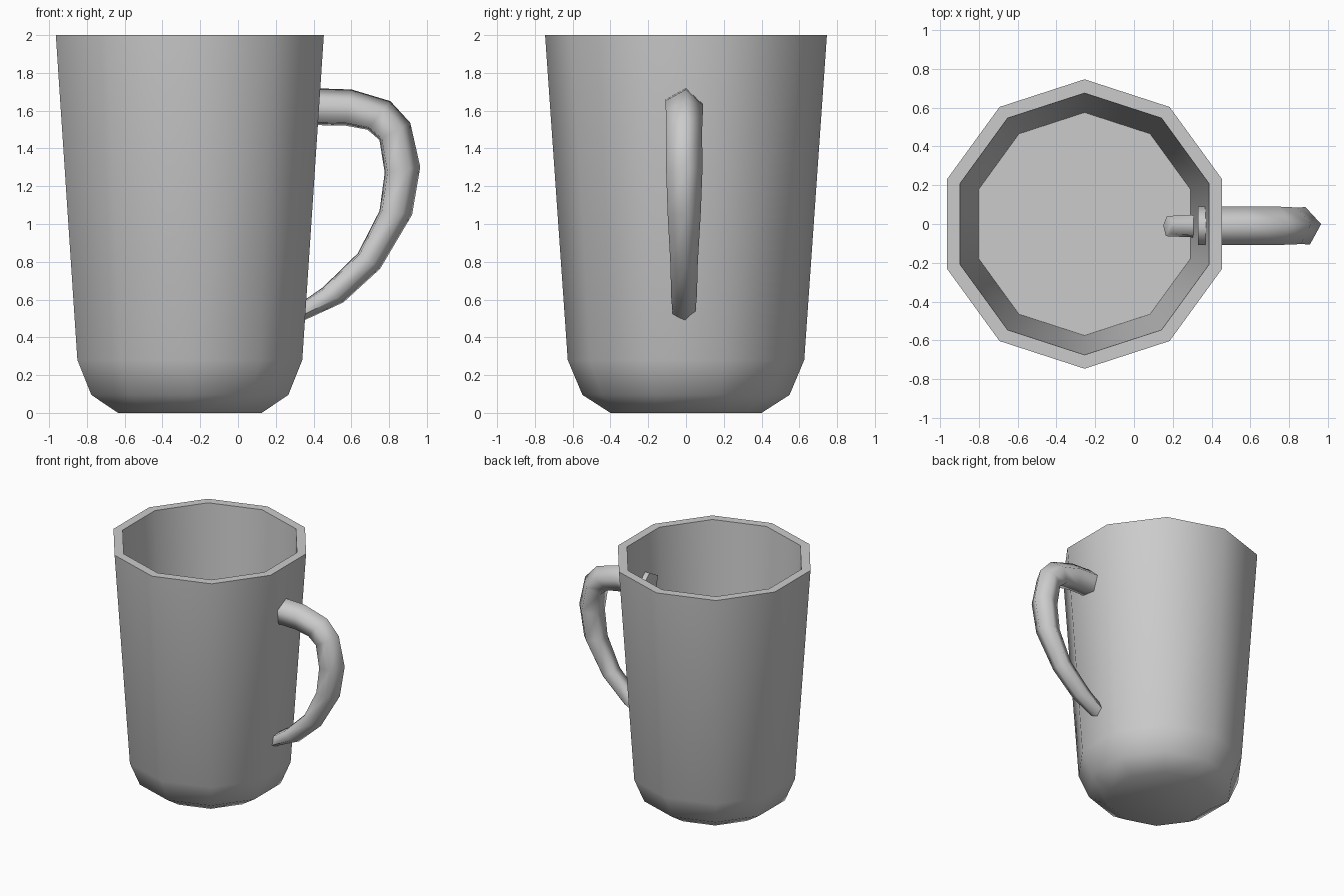
import bpy, bmesh
from math import radians, sin, cos, pi

old = bpy.data.objects.get("Cube")
if old:
    bpy.data.objects.remove(old, do_unlink=True)

# Single grey glaze
grey = bpy.data.materials.new("grey_glaze")
grey.use_nodes = True
colour = (0.6, 0.6, 0.6, 1)
grey.diffuse_color = colour
grey.node_tree.nodes["Principled BSDF"].inputs["Base Color"].default_value = colour


def loft(name, rings, smooth_angle):
    """Skin a list of equal-sided rings and cap both ends."""
    bm = bmesh.new()
    loops = [[bm.verts.new(p) for p in ring] for ring in rings]
    n = len(loops[0])
    for a, b in zip(loops, loops[1:]):
        for i in range(n):
            j = (i + 1) % n
            bm.faces.new((a[i], a[j], b[j], b[i]))
    bm.faces.new(loops[0])
    bm.faces.new(loops[-1])
    bmesh.ops.recalc_face_normals(bm, faces=bm.faces)
    mesh = bpy.data.meshes.new(name)
    bm.to_mesh(mesh)
    bm.free()
    mesh.materials.append(grey)
    obj = bpy.data.objects.new(name, mesh)
    bpy.context.collection.objects.link(obj)
    bpy.ops.object.select_all(action="DESELECT")
    obj.select_set(True)
    bpy.context.view_layer.objects.active = obj
    bpy.ops.object.shade_smooth_by_angle(angle=radians(smooth_angle))
    return obj


# Cup: ten-sided profile, outside from the base up, over the rim, down to the floor
CUP_X = -0.255
profile = [(0.40, 0), (0.548, 0.095), (0.626, 0.28), (0.746, 2),
           (0.675, 2), (0.575, 0.28)]


def cup_ring(r, z):
    angles = [pi / 2 + k * pi / 5 for k in range(10)]
    return [(CUP_X + r * cos(a), r * sin(a), z) for a in angles]


loft("cup", [cup_ring(r, z) for r, z in profile], 40)

# Handle: five-sided tapering tube; x, z, radius, direction of its outer side
path = [(0.33, 1.617, 0.105, 90), (0.585, 1.61, 0.104, 81),
        (0.742, 1.57, 0.104, 51), (0.825, 1.488, 0.1, 29),
        (0.865, 1.286, 0.102, 9), (0.83, 1.06, 0.093, -7),
        (0.69, 0.807, 0.077, -35), (0.5, 0.627, 0.072, -36),
        (0.175, 0.447, 0.055, -117)]


def handle_ring(x, z, r, tilt):
    t = radians(tilt)
    ring = []
    for k in range(5):
        a = radians(83 + 72 * k)
        out = r * sin(a)
        ring.append((x + out * cos(t), -0.013 + r * cos(a), z + out * sin(t)))
    return ring


loft("handle", [handle_ring(*p) for p in path], 80)
